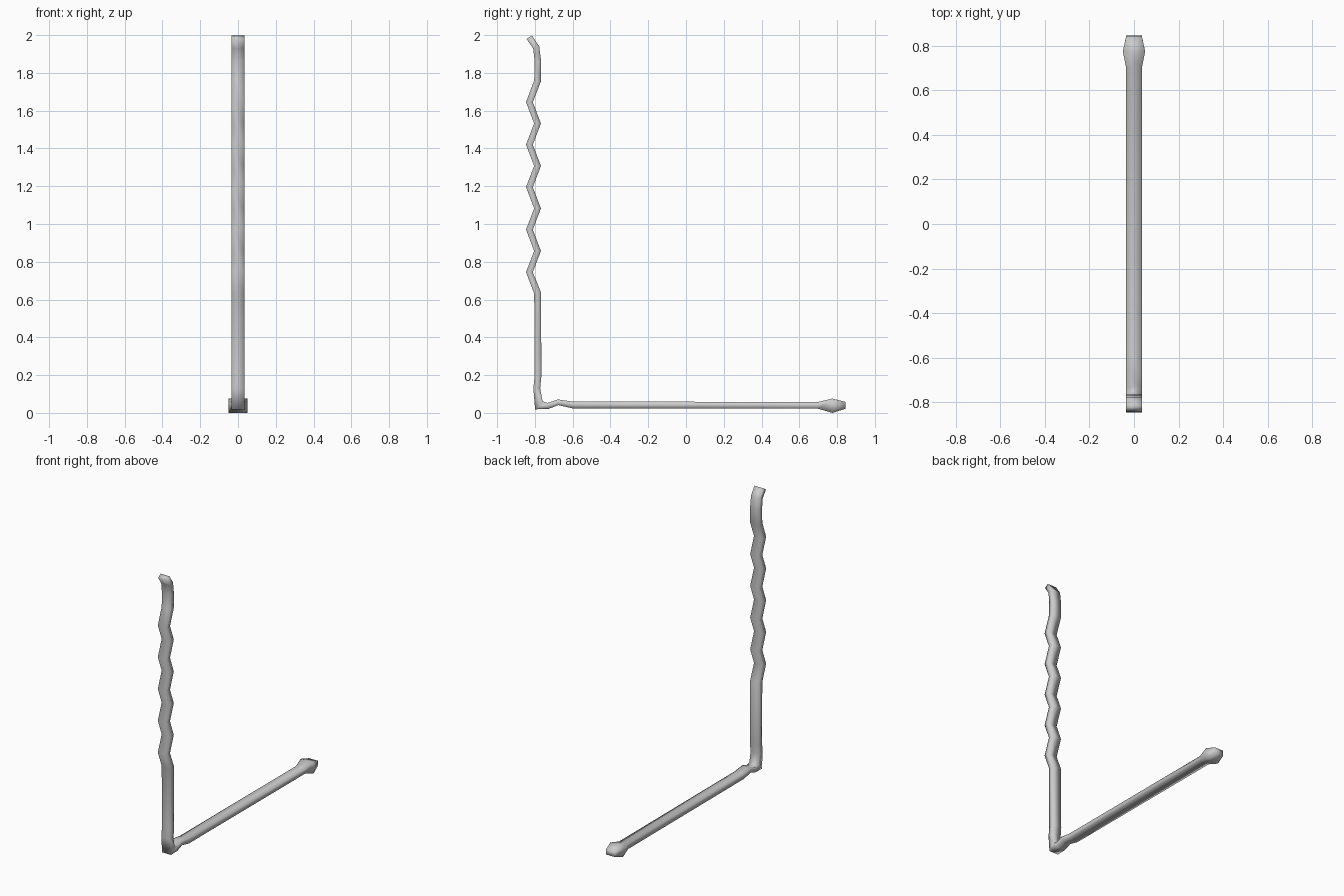
import bpy, bmesh
from mathutils import Vector

if "Cube" in bpy.data.objects:
    bpy.data.objects.remove(bpy.data.objects["Cube"])

# Centreline stations in the side plane: (y, z, half thickness, half width)
W = 0.035
stations = [
    # flared tip and long flat bar
    (0.845, 0.04, 0.018, W),
    (0.775, 0.038, 0.038, 0.05),
    (0.70, 0.04, 0.018, W),
    (-0.60, 0.042, 0.018, W),
    (-0.677, 0.056, 0.015, W),
    (-0.73, 0.037, 0.016, W),
    # corner and straight upright
    (-0.779, 0.04, 0.029, W),
    (-0.79, 0.13, 0.018, W),
    (-0.783, 0.20, 0.018, W),
    (-0.786, 0.635, 0.018, W),
]
# wavy grip
for i in range(10):
    stations.append((-0.829 if i % 2 == 0 else -0.786, 0.745 + i * 0.1125, 0.018, W))
# hooked end
stations += [(-0.784, 1.86, 0.017, W), (-0.793, 1.935, 0.017, W), (-0.830, 1.989, 0.017, W)]

# Sweep a rectangular section along the stations, mitred at each bend
bm = bmesh.new()
pts = [Vector((y, z)) for y, z, _, _ in stations]
rings = []
for i, (y, z, t, w) in enumerate(stations):
    a = (pts[i] - pts[i - 1]).normalized() if i else Vector((0, 0))
    b = (pts[i + 1] - pts[i]).normalized() if i + 1 < len(pts) else Vector((0, 0))
    d = (a + b).normalized()
    n = Vector((-d.y, d.x)) * t
    rings.append([bm.verts.new((sx * w, y + s * n.x, z + s * n.y))
                  for sx, s in ((-1, -1), (1, -1), (1, 1), (-1, 1))])
for r, q in zip(rings, rings[1:]):
    for k in range(4):
        bm.faces.new((r[k], r[(k + 1) % 4], q[(k + 1) % 4], q[k]))
bm.faces.new(rings[0][::-1])
bm.faces.new(rings[-1])
bmesh.ops.recalc_face_normals(bm, faces=bm.faces)
for f in bm.faces:
    f.smooth = True

mesh = bpy.data.meshes.new("bent_lever")
bm.to_mesh(mesh)
bm.free()
bpy.context.collection.objects.link(bpy.data.objects.new("bent_lever", mesh))
